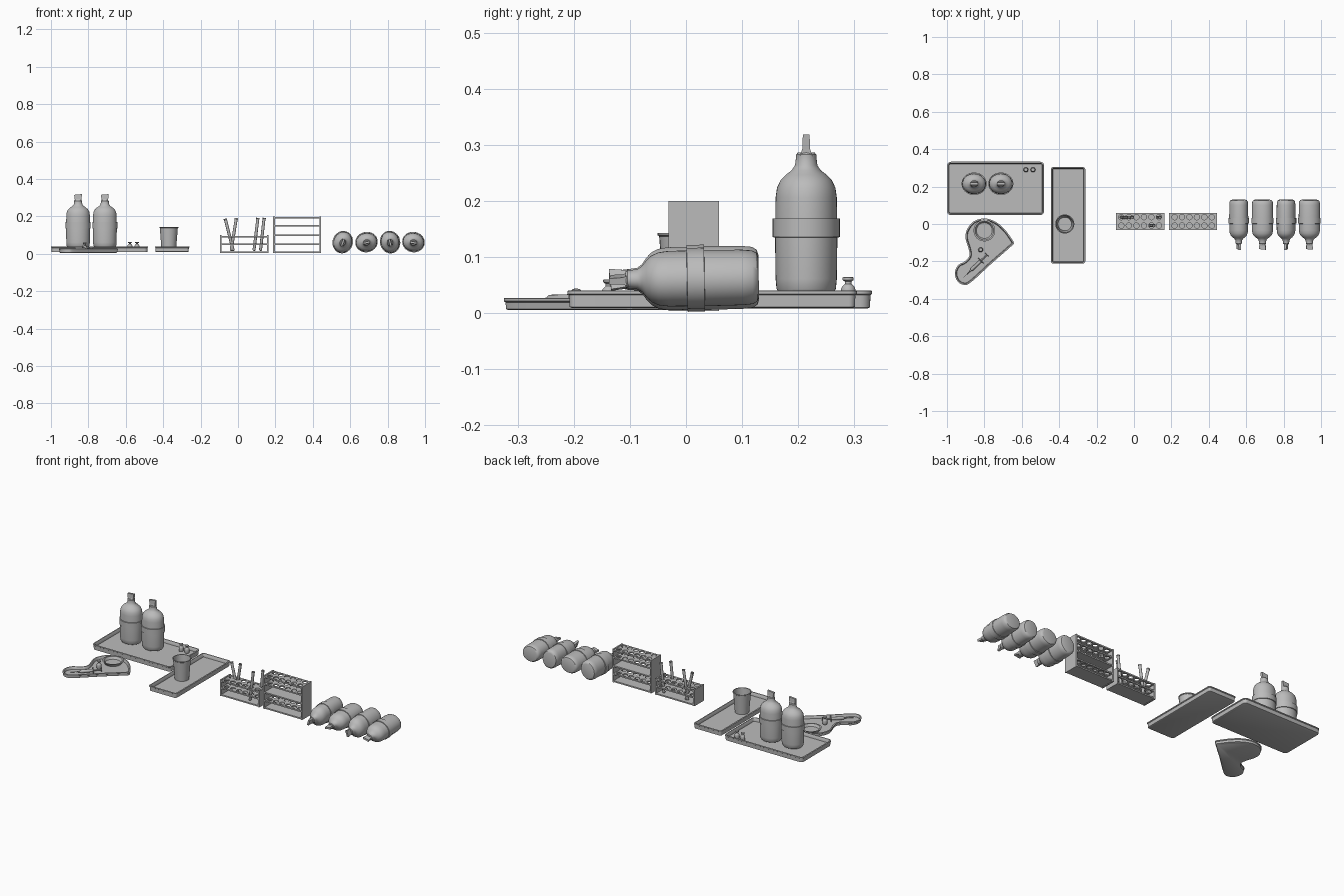
import bpy, bmesh
from math import sin, cos, pi, radians
from mathutils import Matrix, Vector

if "Cube" in bpy.data.objects:
    bpy.data.objects.remove(bpy.data.objects["Cube"])

grey = bpy.data.materials.new("plain grey")
grey.use_nodes = True
grey.diffuse_color = (0.5, 0.5, 0.5, 1)
grey.node_tree.nodes["Principled BSDF"].inputs["Base Color"].default_value = (0.5, 0.5, 0.5, 1)


def finish(name, bm, matrix=Matrix(), smooth=True):
    bmesh.ops.remove_doubles(bm, verts=bm.verts, dist=0.00005)
    bmesh.ops.recalc_face_normals(bm, faces=bm.faces)
    mesh = bpy.data.meshes.new(name)
    bm.to_mesh(mesh)
    bm.free()
    mesh.materials.append(grey)
    obj = bpy.data.objects.new(name, mesh)
    bpy.context.collection.objects.link(obj)
    obj.matrix_world = matrix
    if smooth:
        bpy.ops.object.select_all(action='DESELECT')
        obj.select_set(True)
        bpy.context.view_layer.objects.active = obj
        bpy.ops.object.shade_smooth_by_angle(angle=radians(40))
    return obj


def loft(name, rings, matrix=Matrix(), smooth=True):
    """Skin a stack of closed point rings and cap both ends."""
    bm = bmesh.new()
    loops = [[bm.verts.new(p) for p in ring] for ring in rings]
    n = len(loops[0])
    for a, b in zip(loops, loops[1:]):
        for i in range(n):
            j = (i + 1) % n
            bm.faces.new((a[i], a[j], b[j], b[i]))
    bm.faces.new(loops[0])
    bm.faces.new(loops[-1])
    return finish(name, bm, matrix, smooth)


def lathe(name, profile, matrix=Matrix(), squash=1.0, sides=32):
    turn = [2 * pi * i / sides for i in range(sides)]
    rings = [[(r * cos(a), r * squash * sin(a), z) for a in turn] for r, z in profile]
    return loft(name, rings, matrix)


def box(name, x, y, z):
    rings = [[(x[0], y[0], h), (x[1], y[0], h), (x[1], y[1], h), (x[0], y[1], h)] for h in z]
    return loft(name, rings, smooth=False)


def between(a, b):
    """Matrix that puts the local z axis along the line from a to b."""
    a, b = Vector(a), Vector(b)
    turn = (b - a).to_track_quat('Z', 'Y').to_matrix().to_4x4()
    return Matrix.Translation(a) @ turn


# Trays: an outline offset inward to make rim, wall and floor
def offset(outline, d):
    out = []
    n = len(outline)
    for i, p in enumerate(outline):
        t = Vector(outline[(i + 1) % n]) - Vector(outline[i - 1])
        t.normalize()
        out.append((p[0] - t.y * d, p[1] + t.x * d))
    return out


def tray(name, outline, z0, z1, floor):
    steps = [(0.008, z0), (0.004, z0 + 0.002), (0.003, z1 - 0.008), (0, z1 - 0.006),
             (0, z1 - 0.001), (0.002, z1), (0.007, z1), (0.009, z1 - 0.002), (0.011, floor)]
    return loft(name, [[(x, y, z) for x, y in offset(outline, d)] for d, z in steps])


def rounded_rect(x0, x1, y0, y1, r):
    pts = []
    for k, (cx, cy) in enumerate([(x1 - r, y1 - r), (x0 + r, y1 - r), (x0 + r, y0 + r), (x1 - r, y0 + r)]):
        for i in range(7):
            a = pi / 2 * (k + i / 6)
            pts.append((cx + r * cos(a), cy + r * sin(a)))
    return pts


def smooth_loop(ctrl, steps=6):
    """Closed Catmull-Rom curve through the control points."""
    pts, n = [], len(ctrl)
    for i in range(n):
        p = [Vector(ctrl[(i + k - 1) % n]) for k in range(4)]
        for s in range(steps):
            t = s / steps
            pts.append(tuple(0.5 * (2 * p[1] + (p[2] - p[0]) * t
                       + (2 * p[0] - 5 * p[1] + 4 * p[2] - p[3]) * t ** 2
                       + (3 * p[1] - p[0] - 3 * p[2] + p[3]) * t ** 3)))
    return pts


tray("large_tray", rounded_rect(-1, -0.48, 0.047, 0.333, 0.022), 0.008, 0.04, 0.02)
tray("long_tray", rounded_rect(-0.445, -0.26, -0.212, 0.306, 0.015), 0.009, 0.04, 0.02)
kidney = [(-0.65, -0.085), (-0.69, -0.03), (-0.74, 0.012), (-0.80, 0.03), (-0.86, 0.012),
          (-0.895, -0.035), (-0.9, -0.08), (-0.885, -0.13), (-0.88, -0.17), (-0.905, -0.2),
          (-0.94, -0.22), (-0.958, -0.26), (-0.945, -0.305), (-0.91, -0.325), (-0.87, -0.31),
          (-0.76, -0.21), (-0.655, -0.118), (-0.643, -0.1)]
tray("kidney_tray", smooth_loop(kidney), 0.005, 0.027, 0.012)


# Bottles: oval body, raised band, neck and a flat sealed spout
def bottle(name, matrix):
    body = [(0.045, 0), (0.055, 0.003), (0.061, 0.012), (0.063, 0.03), (0.064, 0.1),
            (0.063, 0.175), (0.06, 0.193), (0.053, 0.206), (0.042, 0.216), (0.03, 0.224),
            (0.023, 0.233), (0.021, 0.247), (0.021, 0.252), (0.017, 0.256)]
    lathe(name + "_body", body, matrix, 0.87, 40)
    band = [(0.063, 0.104), (0.067, 0.1045), (0.067, 0.1375), (0.063, 0.138)]
    lathe(name + "_band", band, matrix, 0.9, 40)
    rings = []
    for w, d, z, slope in [(0.017, 0.011, 0.25, 0), (0.018, 0.007, 0.262, 0), (0.021, 0.006, 0.288, 0.004)]:
        rings.append([(-w, -d, z - slope), (w, -d, z), (w, d, z), (-w, d, z - slope)])
    loft(name + "_spout", rings, matrix, False)


for side, x in (("right", -0.855), ("left", -0.712)):
    bottle("standing_bottle_" + side, Matrix.Translation((x, 0.215, 0.031)))

lying = [(0.56, 70), (0.687, 12), (0.813, 105), (0.938, -10)]
for i, (x, roll) in enumerate(lying):
    pose = (Matrix.Translation((x, 0.13, 0.064)) @ Matrix.Rotation(radians(91), 4, 'X')
            @ Matrix.Rotation(radians(roll), 4, 'Z') @ Matrix.Diagonal((0.9, 0.9, 0.93, 1)))
    bottle("lying_bottle_%d" % (i + 1), pose)

# Cup, dish and small vials standing in the trays
lathe("cup", [(0.036, 0), (0.039, 0.002), (0.048, 0.117), (0.051, 0.119), (0.051, 0.123),
              (0.046, 0.123), (0.036, 0.006)], Matrix.Translation((-0.37, 0.0, 0.02)))
lathe("round_dish", [(0.045, 0), (0.056, 0.015), (0.058, 0.018), (0.05, 0.018), (0.042, 0.004)],
      Matrix.Translation((-0.80, -0.035, 0.011)))
vial = [(0.012, 0), (0.013, 0.002), (0.013, 0.022), (0.011, 0.027), (0.006, 0.032),
        (0.006, 0.036), (0.01, 0.039), (0.01, 0.043), (0.008, 0.044)]
for i, (x, y, z) in enumerate([(-0.578, 0.29, 0.02), (-0.54, 0.29, 0.02), (-0.82, -0.138, 0.016)]):
    lathe("vial_%d" % (i + 1), vial, Matrix.Translation((x, y, z)), sides=20)

# Syringe resting in the kidney tray
lathe("syringe", [(0.012, 0), (0.012, 0.003), (0.004, 0.004), (0.004, 0.045), (0.019, 0.046),
                  (0.019, 0.049), (0.009, 0.05), (0.009, 0.115), (0.004, 0.121), (0.004, 0.13),
                  (0.0015, 0.132), (0.001, 0.175)],
      between((-0.785, -0.163, 0.026), (-0.91, -0.285, 0.022)), sides=16)


# Racks: side panels with pierced and plain shelves
def pierced_shelf(name, x, y, z, cols=6, rows=2, r=0.0145, thick=0.008):
    bm = bmesh.new()
    hx, hy = (x[1] - x[0]) / cols / 2, (y[1] - y[0]) / rows / 2
    n = 16
    for c in range(cols):
        for w in range(rows):
            cx, cy = x[0] + hx * (2 * c + 1), y[0] + hy * (2 * w + 1)
            inner, outer = [], []
            for i in range(n):
                a = 2 * pi * i / n
                u, v = cos(a), sin(a)
                m = max(abs(u), abs(v))
                inner.append(bm.verts.new((cx + r * u, cy + r * v, z)))
                outer.append(bm.verts.new((cx + hx * u / m, cy + hy * v / m, z)))
            for i in range(n):
                j = (i + 1) % n
                bm.faces.new((outer[i], outer[j], inner[j], inner[i]))
    obj = finish(name, bm, smooth=False)
    mod = obj.modifiers.new("thickness", 'SOLIDIFY')
    mod.thickness = thick
    mod.offset = 0


def rack(name, x0, x1, height, pierced, plain):
    y, t = (-0.031, 0.059), 0.009
    for side, a in (("right", x0), ("left", x1 - t)):
        box(name + "_panel_" + side, (a, a + t), y, (0.003, height))
    for i, z in enumerate(pierced):
        pierced_shelf("%s_pierced_shelf_%d" % (name, i + 1), (x0 + t, x1 - t), y, z)
    for i, z in enumerate(plain):
        box("%s_plain_shelf_%d" % (name, i + 1), (x0 + t, x1 - t), y, (z - 0.004, z + 0.004))


rack("low_rack", -0.097, 0.163, 0.1, [0.092, 0.052], [0.009])
rack("tall_rack", 0.188, 0.445, 0.2, [0.193, 0.15, 0.052], [0.1, 0.009])

# Test tubes leaning in the low rack
tube = [(0.002, 0), (0.006, 0.002), (0.008, 0.007), (0.008, 0.172), (0.0095, 0.173),
        (0.0095, 0.178), (0.0065, 0.178), (0.0065, 0.01)]
for i, (x0, x1, y) in enumerate([(-0.025, -0.07, 0.036), (-0.037, -0.008, 0.036),
                                 (0.085, 0.107, -0.008), (0.12, 0.14, 0.036)]):
    lathe("test_tube_%d" % (i + 1), tube, between((x0, y, 0.015), (x1, y, 0.195)), sides=16)
